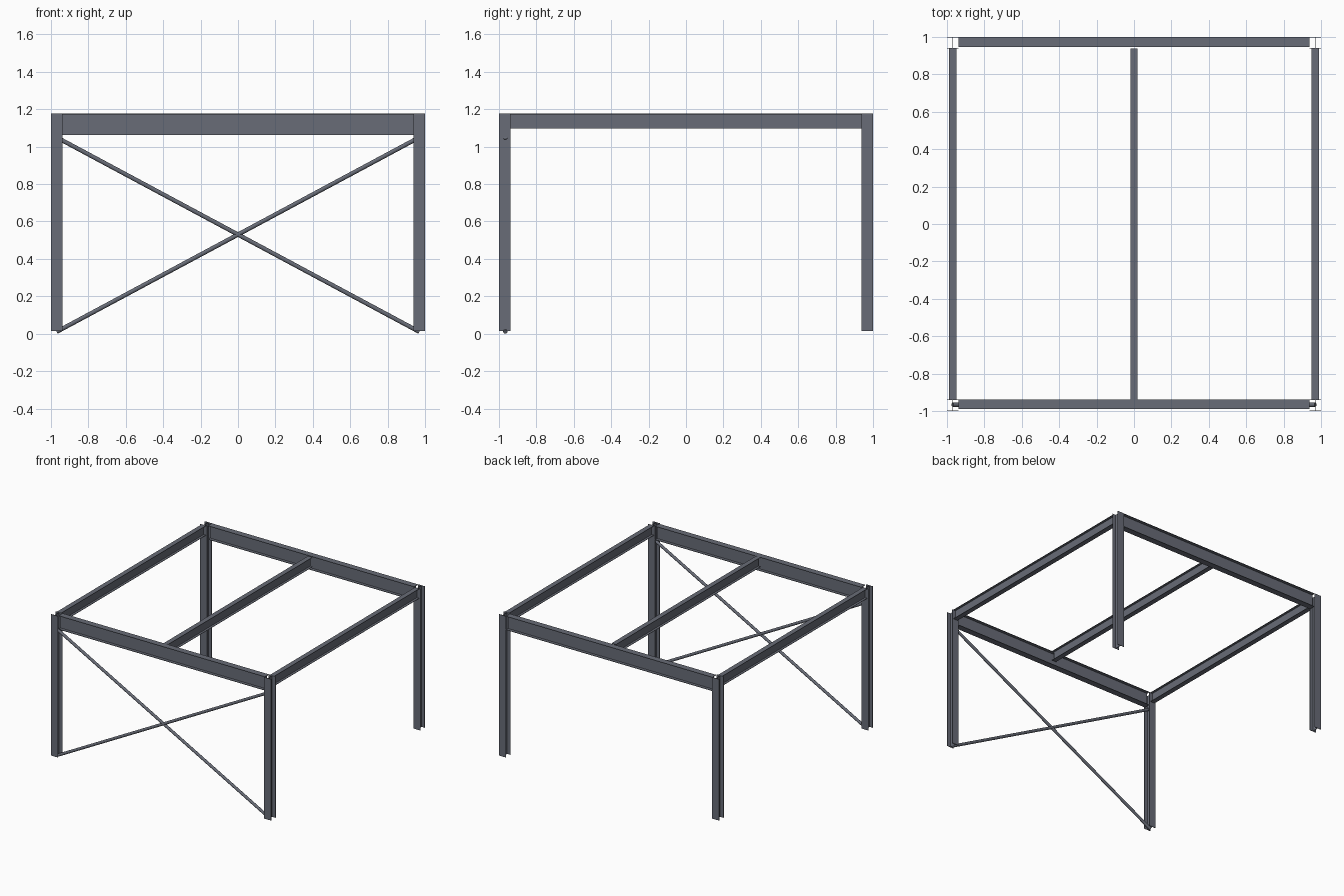
import bpy
from mathutils import Vector, Matrix

cube = bpy.data.objects.get("Cube")
if cube:
    bpy.data.objects.remove(cube, do_unlink=True)

# One painted steel colour
steel = bpy.data.materials.new("blue_grey_steel")
steel.use_nodes = True
colour = (0.138, 0.150, 0.184, 1)
steel.diffuse_color = colour
steel.node_tree.nodes["Principled BSDF"].inputs["Base Color"].default_value = colour


def add_object(name, verts, faces):
    mesh = bpy.data.meshes.new(name)
    mesh.from_pydata(verts, [], faces)
    mesh.materials.append(steel)
    obj = bpy.data.objects.new(name, mesh)
    bpy.context.collection.objects.link(obj)
    return obj


def i_section(name, start, length, axis, up, width, height, flange, web):
    """Extrude an I profile along axis; flanges lie at the two ends of up."""
    axis, up, start = Vector(axis), Vector(up), Vector(start)
    side = up.cross(axis)
    w, h, t = width / 2, height / 2, web / 2
    k = h - flange
    half = [(w, -h), (w, -k), (t, -k), (t, k), (w, k), (w, h)]
    profile = half + [(-u, -v) for u, v in half]
    n = len(profile)
    verts = [start + axis * d + side * u + up * v
             for d in (0, length) for u, v in profile]
    faces = [(i, (i + 1) % n, (i + 1) % n + n, i + n) for i in range(n)]
    # End caps split into two flanges and the web
    caps = [(0, 1, 2, 9, 10, 11), (2, 3, 8, 9), (3, 4, 5, 6, 7, 8)]
    faces += [tuple(reversed(c)) for c in caps]
    faces += [tuple(i + n for i in c) for c in caps]
    return add_object(name, verts, faces)


X, Y, Z = (1, 0, 0), (0, 1, 0), (0, 0, 1)
TOP, BASE, POST, INNER = 1.176, 0.015, 0.969, 0.937

# Corner columns, flanges facing front and back
for x, side in ((-POST, "right"), (POST, "left")):
    for y, end in ((-POST, "front"), (POST, "back")):
        i_section(f"{end}_{side}_column", (x, y, BASE), TOP - BASE,
                  Z, Y, 0.062, 0.062, 0.0038, 0.0025)

# Deep main beams across the front and back
MAIN = 0.114
for name, y in (("front_main_beam", -0.963), ("back_main_beam", 0.973)):
    i_section(name, (-INNER, y, TOP - MAIN / 2), 2 * INNER,
              X, Z, 0.051, MAIN, 0.004, 0.0026)

# Shallower beams from front to back
JOIST = 0.08
for name, x in (("right_side_beam", -POST), ("middle_beam", 0), ("left_side_beam", POST)):
    i_section(name, (x, -INNER, TOP - JOIST / 2), 2 * INNER,
              Y, Z, 0.04, JOIST, 0.0034, 0.0023)

# Crossed round bracing rods in the front frame
for name, s in (("rising_brace", 1), ("falling_brace", -1)):
    a = Vector((-s * 0.97, -0.966, 0.010))
    b = Vector((s * 0.97, -0.966, 1.050))
    bpy.ops.mesh.primitive_cylinder_add(vertices=16, radius=0.0115, depth=(b - a).length)
    rod = bpy.context.object
    rod.name = name
    rod.matrix_world = (Matrix.Translation((a + b) / 2)
                        @ (b - a).to_track_quat('Z', 'Y').to_matrix().to_4x4())
    rod.data.materials.append(steel)
    bpy.ops.object.shade_smooth_by_angle()
